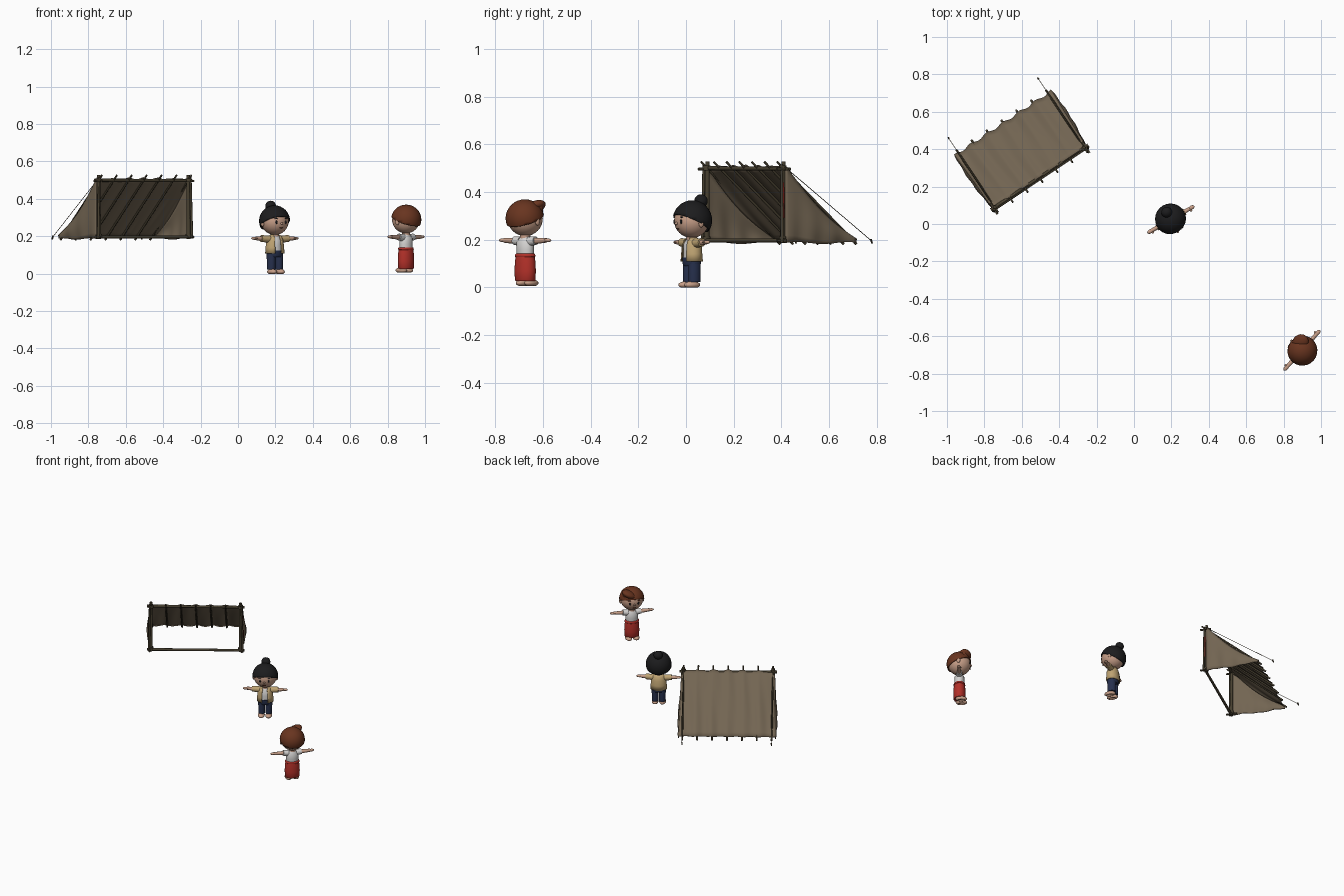
import bpy, bmesh
from math import sin, cos, pi, radians, exp
from mathutils import Matrix, Vector

if "Cube" in bpy.data.objects:
    bpy.data.objects.remove(bpy.data.objects["Cube"])


def material(name, *rgb):
    m = bpy.data.materials.new(name)
    m.use_nodes = True
    m.diffuse_color = (*rgb, 1)
    m.node_tree.nodes["Principled BSDF"].inputs["Base Color"].default_value = (*rgb, 1)
    return m


CANVAS = material("canvas", .17, .13, .085)
WOOD = material("dark wood", .065, .052, .03)
SKIN = material("skin", .58, .35, .25)
BLACK = material("black", .012, .012, .013)
BROWN = material("brown hair", .14, .035, .014)
RED = material("red cloth", .45, .03, .022)
WHITE = material("white cloth", .66, .65, .64)
TAN = material("tan cloth", .52, .37, .17)
NAVY = material("navy cloth", .02, .03, .075)


def finish(name, bm, mat, frame, thick=0):
    bmesh.ops.recalc_face_normals(bm, faces=bm.faces)
    mesh = bpy.data.meshes.new(name)
    bm.to_mesh(mesh)
    bm.free()
    mesh.materials.append(mat)
    ob = bpy.data.objects.new(name, mesh)
    bpy.context.collection.objects.link(ob)
    ob.matrix_world = frame
    if thick:
        mod = ob.modifiers.new("thickness", "SOLIDIFY")
        mod.thickness = thick
        mod.offset = 0
    bpy.ops.object.select_all(action="DESELECT")
    ob.select_set(True)
    bpy.context.view_layer.objects.active = ob
    bpy.ops.object.shade_smooth_by_angle(angle=radians(50))
    return ob


def rod(name, a, b, r1, r2, mat, frame, sides=10):
    a, b = Vector(a), Vector(b)
    turn = (b - a).to_track_quat("Z", "Y").to_matrix().to_4x4()
    bm = bmesh.new()
    bmesh.ops.create_cone(bm, cap_ends=True, segments=sides, radius1=r1, radius2=r2,
                          depth=(b - a).length, matrix=Matrix.Translation((a + b) / 2) @ turn)
    return finish(name, bm, mat, frame)


def ball(name, loc, size, mat, frame, cut=None, tilt=0):
    """Ellipsoid, optionally cut by a plane (point, normal) that removes the normal side."""
    bm = bmesh.new()
    bmesh.ops.create_uvsphere(bm, u_segments=24, v_segments=16, radius=1,
                              matrix=Matrix.Translation(loc) @ Matrix.Rotation(tilt, 4, "Y")
                              @ Matrix.Diagonal((*size, 1)))
    if cut:
        bmesh.ops.bisect_plane(bm, geom=bm.verts[:] + bm.edges[:] + bm.faces[:],
                               plane_co=cut[0], plane_no=cut[1], clear_outer=True)
    return finish(name, bm, mat, frame, .006 if cut else 0)


def lathe(name, profile, mat, frame, flat=.8, x=0, opening=0):
    """Oval stack of (height, radius) rings; an opening makes it a front-open shell."""
    bm, n, rings = bmesh.new(), 32, []
    for z, r in profile:
        rings.append([bm.verts.new((x + r * cos(2 * pi * i / n), flat * r * sin(2 * pi * i / n), z))
                      for i in range(n)])
    for low, high in zip(rings, rings[1:]):
        for i in range(n):
            j = (i + 1) % n
            mid = (low[i].co + high[j].co) / 2
            if not (mid.y < 0 and abs(mid.x) < opening):
                bm.faces.new((low[i], low[j], high[j], high[i]))
    if not opening:
        bm.faces.new(rings[0])
        bm.faces.new(rings[-1])
    return finish(name, bm, mat, frame, .005 if opening else 0)


def sheet(name, shape, nu, nv, frame):
    bm = bmesh.new()
    bmesh.ops.create_grid(bm, x_segments=nu, y_segments=nv, size=.5)
    for v in bm.verts:
        v.co = shape(v.co.x + .5, v.co.y + .5)
    return finish(name, bm, CANVAS, frame, .004)


# Shelter: local x along the opening, y towards the back
W, DEPTH, TOP = .575, .355, .31
TENT = Matrix.Translation((-.745, .09, .19)) @ Matrix.Rotation(radians(33.7), 4, "Z")
BAYS = 6


def edge_sag(u, s):
    near = exp(-u / .05) + exp(-(1 - u) / .05)
    return .035 * sin(pi * s) * near


def roof(u, s):
    x = -.012 + u * (W + .024) + .012 * s * (2 * u - 1)
    dip = .007 * abs(sin(pi * BAYS * u)) + .002 * sin(47 * u + 5 * s)
    back = DEPTH * s - .012 * s * sin(pi * BAYS * u) ** 2
    return Vector((x, back, TOP * (1 - s) + .012 - dip * (1 - .5 * s) - edge_sag(u, s)))


def side_wall(end):
    def shape(s, t):
        top = roof(end, s * .985)
        low = -.004 + .004 * sin(9 * s)
        out = (2 * end - 1) * (.012 * sin(pi * t) * sin(pi * s) + .004 * sin(22 * s) * (1 - t))
        return Vector((top.x + out, top.y, low + (top.z - low) * t))
    return shape


sheet("roof_canvas", roof, 72, 14, TENT)
for side, end in (("right", 0), ("left", 1)):
    sign, x = 2 * end - 1, W * end
    sheet(side + "_canvas_wall", side_wall(end), 24, 10, TENT)
    # Doubled posts, lashings and corner sticks
    rod(side + "_front_post", (x, -.004, -.005), (x, 0, .337), .011, .009, WOOD, TENT)
    rod(side + "_thin_post", (x + .014 * sign, -.016, -.003), (x + .006 * sign, -.014, .325),
        .007, .006, WOOD, TENT)
    for z in (.012, TOP):
        rod(side + "_lashing", (x, -.004, z - .01), (x, -.004, z + .01), .016, .016, WOOD, TENT)
    for z in (.006, TOP - .004):
        rod(side + "_corner_stick", (x + .008 * sign, -.04, z), (x + .008 * sign, .03, z),
            .006, .006, WOOD, TENT)
    # Guy rope and peg
    rod(side + "_guy_rope", (x, 0, TOP + .01), (x, .445, .004), .0016, .0016, WOOD, TENT, 6)
    rod(side + "_peg", (x, .447, -.006), (x, .441, .012), .004, .005, WOOD, TENT, 6)
rod("top_beam", (-.025, 0, TOP), (W + .025, 0, TOP - .003), .009, .008, WOOD, TENT)
rod("bottom_beam", (-.025, -.008, .006), (W + .025, -.008, .006), .009, .008, WOOD, TENT)
for i in range(BAYS + 1):
    x = W * i / BAYS
    rod("rafter", (x, -.032, TOP + .026), (x, DEPTH + .012, -.008), .005, .006, WOOD, TENT, 8)
rod("red_strap", (W + .016, -.008, .1), (W + .012, -.008, .25), .003, .003, RED, TENT, 6)


# Parts shared by both people, who face local -y
def person(who, frame, hair, sleeve, sleeve_end):
    ball(who + "_head", (0, 0, .28), (.074, .074, .073), SKIN, frame)
    ball(who + "_nose", (0, -.075, .268), (.007, .007, .006), SKIN, frame)
    ball(who + "_mouth", (0, -.0685, .245), (.012, .003, .0025), BROWN, frame)
    rod(who + "_neck", (0, 0, .19), (0, 0, .22), .022, .022, SKIN, frame, 16)
    for side, s in (("right", -1), ("left", 1)):
        ball(f"{who}_{side}_ear", (s * .074, .004, .268), (.008, .012, .017), SKIN, frame)
        ball(f"{who}_{side}_eye", (s * .028, -.068, .275), (.006, .004, .009), BLACK, frame)
        ball(f"{who}_{side}_brow", (s * .029, -.066, .294), (.012, .004, .0025), hair, frame)
        rod(f"{who}_{side}_sleeve", (s * .025, 0, .184), (s * sleeve_end, 0, .188),
            .02, .018, sleeve, frame, 16)
        rod(f"{who}_{side}_arm", (s * .04, 0, .186), (s * .118, 0, .189), .014, .01, SKIN, frame, 14)
        ball(f"{who}_{side}_hand", (s * .127, 0, .189), (.018, .011, .008), SKIN, frame)
        ball(f"{who}_{side}_thumb", (s * .118, -.012, .189), (.007, .006, .004), SKIN, frame)
        ball(f"{who}_{side}_foot", (s * .024, -.012, .01), (.019, .034, .012), SKIN, frame,
             ((0, 0, .001), (0, 0, -1)))
        rod(f"{who}_{side}_ankle", (s * .024, 0, .008), (s * .024, 0, .04), .013, .014, SKIN, frame, 14)


# Man with a hair bun, open jacket and trousers
MAN = Matrix.Translation((.197, .024, 0)) @ Matrix.Rotation(radians(30), 4, "Z")
person("man", MAN, BLACK, TAN, .085)
ball("man_hair", (0, .003, .281), (.08, .08, .081), BLACK, MAN,
     ((0, 0, .268), (0, -.5, -1)))
ball("man_hair_bun", (0, .045, .362), (.029, .028, .028), BLACK, MAN)
lathe("man_shirt", [(.115, .042), (.15, .041), (.185, .039), (.205, .022)], WHITE, MAN)
lathe("man_jacket", [(.108, .052), (.14, .049), (.175, .046), (.198, .036), (.207, .024)],
      TAN, MAN, opening=.017)
lathe("man_trouser_seat", [(.09, .04), (.1, .046), (.125, .045)], NAVY, MAN)
for name, s in (("man_right_trouser_leg", -1), ("man_left_trouser_leg", 1)):
    lathe(name, [(.022, .021), (.03, .022), (.07, .022), (.11, .023)], NAVY, MAN, 1.2, s * .023)

# Woman with short swept hair, shirt and long skirt
WOMAN = Matrix.Translation((.898, -.675, .008)) @ Matrix.Rotation(radians(228), 4, "Z")
person("woman", WOMAN, BROWN, WHITE, .06)
ball("woman_hair", (0, .002, .281), (.078, .078, .077), BROWN, WOMAN,
     ((0, 0, .275), (0, -.4, -1)))
ball("woman_swept_fringe", (-.025, -.034, .328), (.05, .042, .024), BROWN, WOMAN, tilt=radians(25))
rod("woman_hair_tuft", (-.04, -.03, .318), (-.066, -.032, .352), .028, .004, BROWN, WOMAN, 14)
lathe("woman_shirt", [(.115, .039), (.15, .04), (.182, .039), (.204, .022)], WHITE, WOMAN)
lathe("woman_skirt", [(.018, .044), (.022, .047), (.06, .049), (.1, .047), (.125, .043)], RED, WOMAN)
lathe("woman_waistband", [(.118, .044), (.121, .047), (.13, .046), (.133, .042)], RED, WOMAN)
